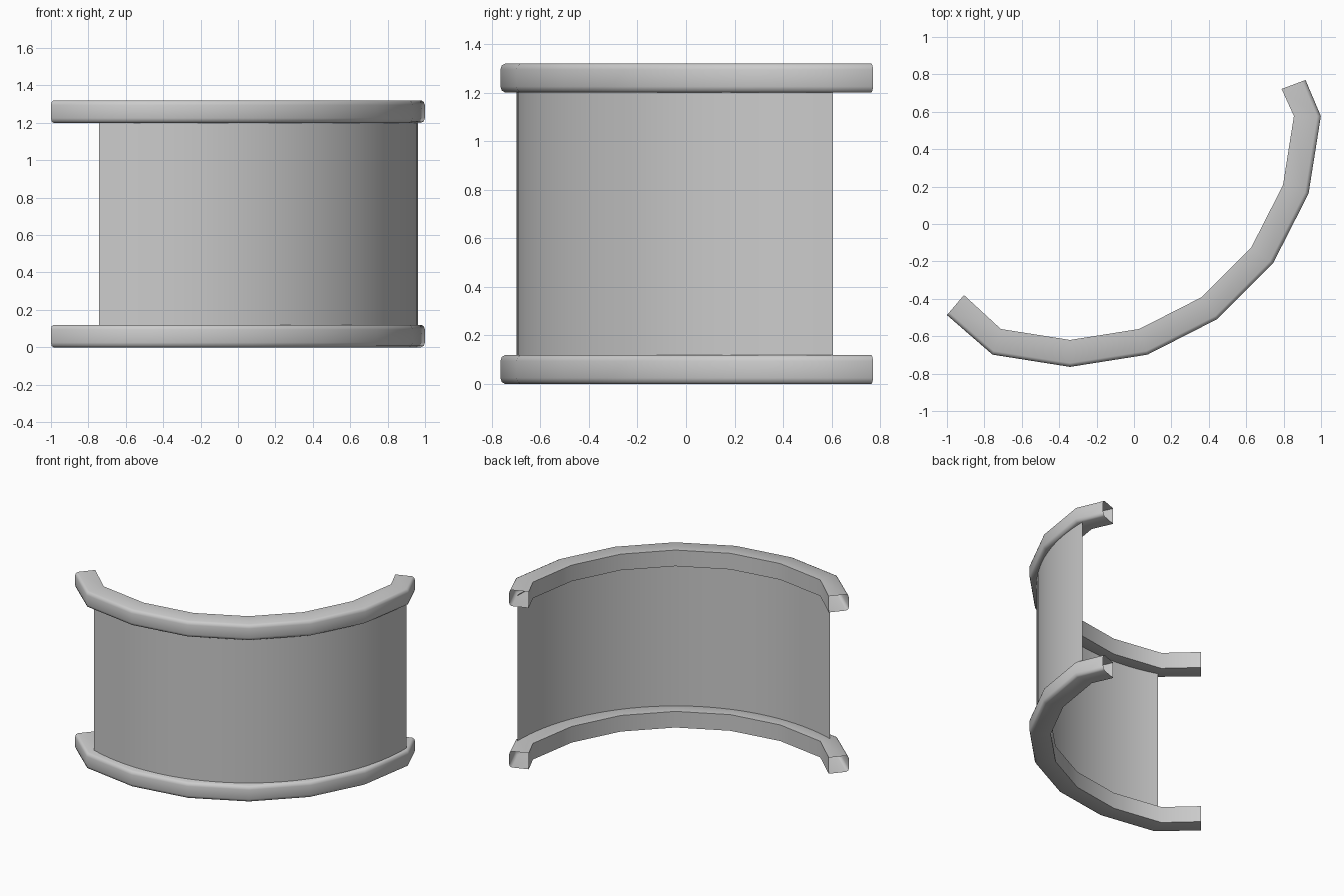
import bpy, bmesh
from math import radians, sin, cos
from mathutils import Vector

if "Cube" in bpy.data.objects:
    bpy.data.objects.remove(bpy.data.objects["Cube"])

CX, CY = -0.342, 0.577
R_IN, R_OUT = 1.197, 1.341


def polar(r, deg, cx=CX, cy=CY):
    return Vector((cx + r * cos(radians(deg)), cy + r * sin(radians(deg))))


def make_strip(name, rows, closed):
    """Skin a list of equal-length vertex rows."""
    bm = bmesh.new()
    grid = [[bm.verts.new(p) for p in row] for row in rows]
    n = len(rows[0])
    for a, b in zip(grid, grid[1:]):
        for i in range(n if closed else n - 1):
            j = (i + 1) % n
            bm.faces.new((a[i], a[j], b[j], b[i]))
    bmesh.ops.recalc_face_normals(bm, faces=bm.faces)
    me = bpy.data.meshes.new(name)
    bm.to_mesh(me)
    bm.free()
    ob = bpy.data.objects.new(name, me)
    bpy.context.collection.objects.link(ob)
    bpy.context.view_layer.objects.active = ob
    ob.select_set(True)
    bpy.ops.object.shade_smooth_by_angle(angle=radians(50))
    ob.select_set(False)
    return ob


# Rail path: inner/outer pairs every 18 degrees, with short bent ends
path = [(Vector((-0.909, -0.38)), Vector((-1.0, -0.487)))]
path += [(polar(R_IN, a), polar(R_OUT, a)) for a in range(-108, 1, 18)]
path += [(Vector((0.789, 0.722)), Vector((0.917, 0.770)))]

# Rail profile: (fraction from inner to outer, height), outer edges softened
profile = [(0, 0), (0.86, 0), (0.96, 0.008), (1, 0.025),
           (1, 0.095), (0.96, 0.112), (0.86, 0.12), (0, 0.12)]

# Two open-ended rails
for name, z0 in (("bottom_rail", 0.0), ("top_rail", 1.2)):
    rows = []
    for inner, outer in path:
        rows.append([(*inner.lerp(outer, t), z0 + h) for t, h in profile])
    make_strip(name, rows, True)

# Smooth curved wall panel between the rails
steps = 36
rows = []
for i in range(steps + 1):
    p = polar(1.297, -108.4 + 108.7 * i / steps, -0.334, 0.599)
    rows.append([(*p, 0.115), (*p, 1.205)])
make_strip("curved_panel", rows, False)
